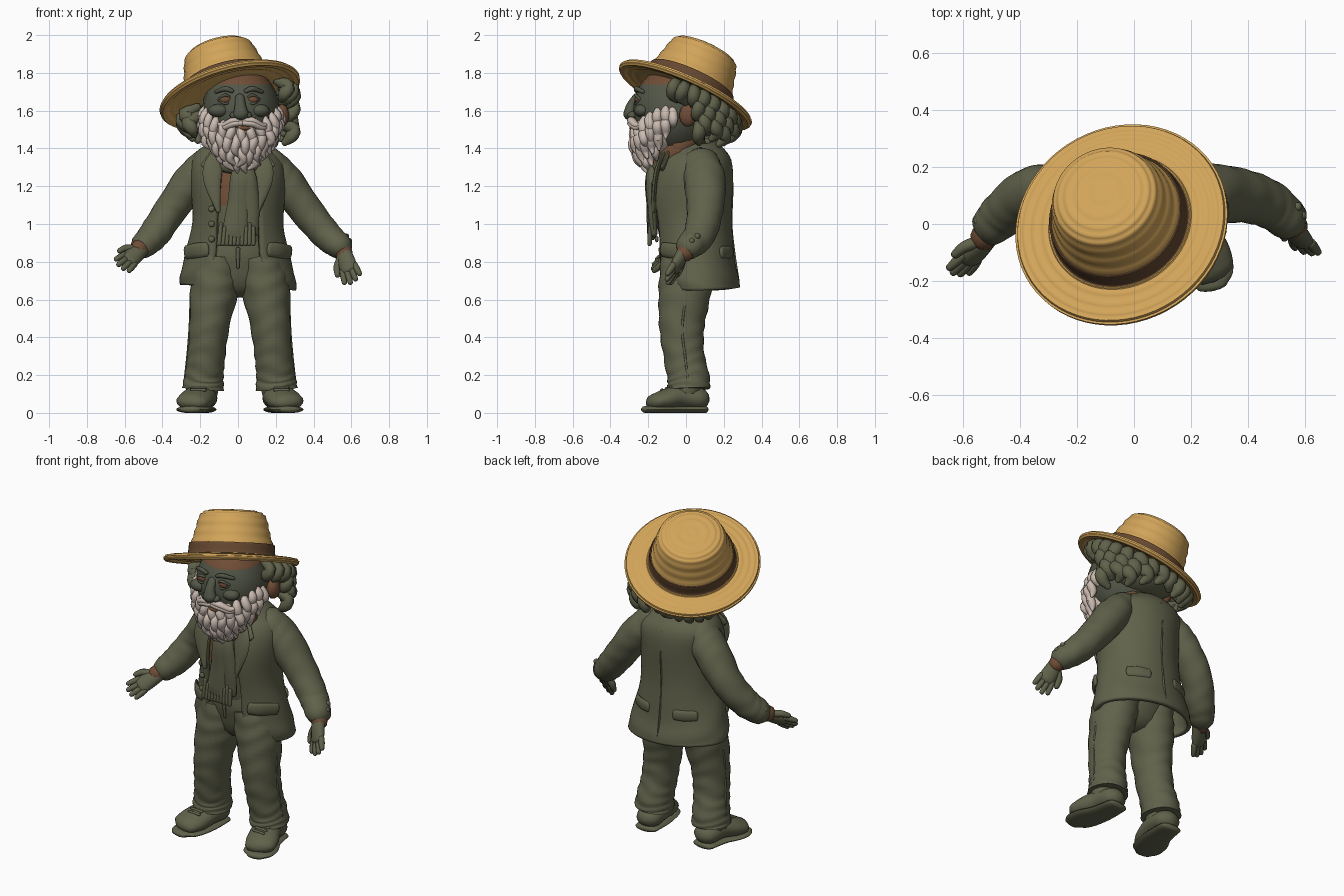
import bpy, bmesh, math, random
from mathutils import Vector, Matrix

random.seed(4)
if "Cube" in bpy.data.objects:
    bpy.data.objects.remove(bpy.data.objects["Cube"])


def material(name, *rgb):
    mat = bpy.data.materials.new(name)
    mat.use_nodes = True
    mat.diffuse_color = (*rgb, 1)
    mat.node_tree.nodes["Principled BSDF"].inputs["Base Color"].default_value = (*rgb, 1)
    return mat


olive = material("olive cloth", .118, .122, .07)
dusky = material("dusky face", .085, .093, .063)
straw = material("straw", .64, .37, .1)
band = material("hat band brown", .13, .065, .03)
rust = material("rust brown", .16, .075, .037)
white = material("beard white", .6, .5, .44)


def finish(bm, name, *mats):
    bmesh.ops.recalc_face_normals(bm, faces=bm.faces)
    mesh = bpy.data.meshes.new(name)
    bm.to_mesh(mesh)
    bm.free()
    obj = bpy.data.objects.new(name, mesh)
    bpy.context.collection.objects.link(obj)
    for m in mats:
        mesh.materials.append(m)
    bpy.ops.object.select_all(action='DESELECT')
    obj.select_set(True)
    bpy.context.view_layer.objects.active = obj
    bpy.ops.object.shade_smooth_by_angle(angle=math.radians(50))
    return obj


def curve(pts, steps):
    """Smooth interpolation through tuples of any size."""
    p = [Vector(q) for q in pts]
    p = [p[0] * 2 - p[1]] + p + [p[-1] * 2 - p[-2]]
    out = []
    for a, b, c, d in zip(p, p[1:], p[2:], p[3:]):
        for i in range(steps):
            t = i / steps
            out.append(b + (c - a) * (t / 2) + (a * 2 - b * 5 + c * 4 - d) * (t * t / 2)
                       + (b * 3 - a - c * 3 + d) * (t ** 3 / 2))
    return out + [p[-2]]


def skin(bm, rings, closed=True):
    for r, s in zip(rings, rings[1:]):
        for i in range(len(r) if closed else len(r) - 1):
            j = (i + 1) % len(r)
            bm.faces.new((r[i], r[j], s[j], s[i]))


def tube(bm, pts, ref=(0, 1, 0), n=12, steps=4, fold=0, dome=True):
    """Loft through (x, y, z, width, depth); depth runs along ref."""
    path = curve(pts, steps)
    ends = []
    for q, other in ((path[0], path[1]), (path[-1], path[-2])):
        away = (q.xyz - other.xyz).normalized()
        extra = []
        for a in (30, 60, 85):
            c, s = math.cos(math.radians(a)), math.sin(math.radians(a))
            e = q.xyz + away * min(q[3], q[4]) * s
            extra.append(Vector((*e, q[3] * c, q[4] * c)))
        ends.append(extra if dome else [])
    path = ends[0][::-1] + path + ends[1]
    rings = []
    for k, q in enumerate(path):
        t = (path[min(k + 1, len(path) - 1)].xyz - path[max(k - 1, 0)].xyz).normalized()
        b = Vector(ref)
        b = (b - t * b.dot(t)).normalized()
        a = t.cross(b)
        ring = []
        for i in range(n):
            u = math.tau * i / n
            f = 1 + fold * math.sin(k * 1.1 + 2 * math.sin(u * 2 + k * .2))
            ring.append(bm.verts.new(q.xyz + (a * q[3] * math.cos(u) + b * q[4] * math.sin(u)) * f))
        rings.append(ring)
    skin(bm, rings)
    bm.faces.new(rings[0])
    bm.faces.new(rings[-1])


def blob(bm, centre, size):
    bmesh.ops.create_uvsphere(bm, u_segments=20, v_segments=14, radius=1,
                              matrix=Matrix.Translation(centre) @ Matrix.Diagonal((*size, 1)))


def tubes(name, mat, *paths, **options):
    bm = bmesh.new()
    for p in paths:
        tube(bm, p, **options)
    return finish(bm, name, mat)


def blobs(name, mat, *items):
    bm = bmesh.new()
    for centre, size in items:
        blob(bm, centre, size)
    return finish(bm, name, mat)


# Straw hat: ridged lathe, tilted back and to one side
profile = [(.01, .27), (.1, .27), (.155, .262), (.187, .235), (.208, .16), (.23, .083),
           (.24, .08), (.246, .025), (.265, .018), (.32, .012), (.365, .008), (.381, -.008),
           (.368, -.026), (.32, -.016), (.24, -.012), (.01, -.008)]
bm = bmesh.new()
rings = []
for k, (r, h) in enumerate(curve(profile, 6)):
    ridge = .002 * math.sin(k * math.tau / 4) if r > .02 and not .02 < h < .09 else 0
    rings.append([bm.verts.new(((r + ridge) * math.cos(math.tau * i / 64),
                                (r + ridge) * math.sin(math.tau * i / 64), h + ridge)) for i in range(64)])
skin(bm, rings)
bm.faces.new(rings[0])
bm.faces.new(rings[-1])
for f in bm.faces:
    c = f.calc_center_median()
    f.material_index = int(.022 < c.z < .083 and c.xy.length > .227)
up = Vector((-.24, .4, .88))
hat_centre = Vector((-.045, 0, 1.69))
bm.transform(Matrix.Translation(hat_centre) @ Vector((0, 0, 1)).rotation_difference(up).to_matrix().to_4x4())
finish(bm, "straw_hat", straw, band)


def brim_height(x, y):
    return hat_centre.z - (up.x * (x - hat_centre.x) + up.y * y) / up.z


# Head with a brown brow strip under the hat
bm = bmesh.new()
blob(bm, (.015, -.07, 1.6), (.205, .212, .235))
bmesh.ops.bisect_plane(bm, geom=bm.verts[:] + bm.edges[:] + bm.faces[:],
                       plane_co=(0, 0, 1.738), plane_no=(0, 0, 1))
for f in bm.faces:
    f.material_index = int(f.calc_center_median().z > 1.738)
finish(bm, "head", dusky, rust)
tubes("nose", dusky, [(.01, -.265, 1.67, .025, .02), (.012, -.29, 1.625, .03, .026), (.015, -.298, 1.583, .042, .034)])
features = []
for s in (-1, 1):
    x = .005 + s * .072
    features += [((x + s * .035, -.232, 1.6), (.055, .042, .035)), ((.015 + s * .037, -.285, 1.575), (.022, .025, .02))]
    blobs("eye", rust, ((x, -.258, 1.66), (.03, .014, .02)))
    tubes("eyelids", dusky,
          [(x - .035, -.25, 1.66, .007, .007), (x, -.267, 1.683, .01, .008), (x + .035, -.244, 1.66, .007, .007)],
          [(x - .035, -.25, 1.655, .006, .006), (x, -.267, 1.637, .007, .007), (x + .035, -.244, 1.655, .006, .006)],
          ref=(0, 0, 1))
    tubes("eyebrow", dusky, [(x - s * .035, -.262, 1.704, .01, .012), (x, -.262, 1.716, .012, .014),
                             (x + s * .05, -.228, 1.7, .01, .01)], ref=(0, 0, 1))
    blobs("ear", rust, ((.01 + s * .225, .01, 1.575), (.035, .045, .06)))
blobs("cheeks", dusky, *features)
blobs("lower_lip", rust, ((.035, -.275, 1.507), (.04, .026, .013)))

# Curly hair hanging below the brim, around sides and back
bm = bmesh.new()
blob(bm, (0, .08, 1.6), (.225, .165, .14))
for row in range(4):
    for i in range(17):
        a = math.radians(-27 + 234 * (i + .5 * (row % 2)) / 16.5)
        w = random.uniform(-.025, .025)
        c, s = math.cos(a), math.sin(a)
        x, y = .262 * c, .04 + .2 * s
        z = brim_height(x, y) - .06 - .06 * row
        if z < 1.49 or (row and abs(y - .01) < .055) or (row > 1 and y < 0):
            continue
        tube(bm, [(x * .9, y - .02 * s, z + .03, .028, .026), (x + .035 * c, y + .025 * s, z, .04, .032),
                  (x + .02 * c - w * s, y + .02 * s + w * c, z - .04, .036, .032),
                  (x - .01 * c + w * s, y - .005 * s, z - .07, .02, .018)], ref=(.6, .7, .1), n=9, steps=3)
for v in bm.verts:
    v.co.z = min(v.co.z, brim_height(v.co.x, v.co.y) - .02)
finish(bm, "curly_hair", olive)

# Beard of layered locks, and moustache
bm = bmesh.new()
blob(bm, (.02, -.155, 1.47), (.165, .115, .115))
for row, (drop, reach, count) in enumerate(((0, .205, 15), (.055, .21, 14), (.105, .19, 11), (.14, .155, 8))):
    for i in range(count):
        a = math.radians((98 - row * 14) * (2 * i / (count - 1) - 1))
        s, c = math.sin(a), math.cos(a)
        w = random.uniform(-.015, .015)
        x, y = .015 + reach * s, -.09 - (reach - .018) * max(c, -.1)
        z = 1.495 - drop + .1 * s * s
        tube(bm, [(x - .02 * s, y + .02 * c, z + .025, .017, .015), (x, y, z - .01, .027, .024),
                  (x + w, y + .004, z - .05, .023, .022), (x - .02 * s - w, y + .018 * c, z - .082, .008, .008)],
             ref=(.9, -.4, .1), n=9, steps=3)
finish(bm, "beard", white)
for s in (-1, 1):
    tubes("moustache", white, *[[(.025 + s * .008, -.29 - k * .004, 1.547 - k * .012, .016, .016),
                                (.025 + s * .05, -.288, 1.548 - k * .017, .023, .018),
                                (.025 + s * .1, -.262, 1.522 - k * .012, .019, .016),
                                (.025 + s * .13, -.24, 1.53 - k * .01, .008, .008)] for k in (0, 1)], ref=(0, 0, 1))

# Shirt showing rust beside the scarf, neck, collar and scarf
bm = bmesh.new()
tube(bm, [(0, .03, .88, .18, .16), (0, .02, 1.1, .18, .185), (0, .02, 1.3, .18, .155),
          (.01, -.01, 1.39, .13, .12), (.015, -.03, 1.52, .13, .13)], n=24)
for f in bm.faces:
    c = f.calc_center_median()
    f.material_index = int(c.z > (1.07 if c.x < 0 else 1.24))
finish(bm, "shirt", olive, rust)


def neck_loop(cy, radius, z, rise, width, depth):
    angles = [math.tau * i / 12 for i in range(13)]
    return [(.01 + radius * math.cos(a), cy + radius * math.sin(a), z + rise * math.sin(a), width, depth) for a in angles]


tubes("shirt_collar", rust, neck_loop(-.045, .125, 1.4, .085, .02, .045), ref=(0, 0, 1))
tubes("scarf_collar", olive, neck_loop(-.03, .13, 1.335, .035, .03, .035), ref=(0, 0, 1))
tubes("scarf_ends", olive,
      [(.06, -.15, 1.33, .03, .03), (.02, -.185, 1.25, .06, .03), (.005, -.185, 1.1, .06, .025), (-.015, -.18, .94, .075, .025)],
      [(-.06, -.14, 1.33, .03, .03), (.03, -.18, 1.27, .06, .03), (.06, -.18, 1.1, .05, .025), (.06, -.17, .95, .05, .02)],
      fold=.04)
tubes("scarf_fringe", olive, *[[(-.09 + .019 * i, -.19, 1.0 - .02 * (i % 2), .011, .012),
                               (-.1 + .02 * i, -.193, .895, .013, .012)] for i in range(10)], n=8)

# Open jacket shell: height, centre y, half width, half depth, half gap
bm = bmesh.new()
rings = []
for k, (z, cy, rx, ry, gap) in enumerate(curve(
        [(.665, .075, .295, .2, .19), (.72, .065, .293, .2, .15), (.82, .05, .268, .195, .12), (1.0, .035, .23, .195, .112),
         (1.2, .03, .237, .205, .095), (1.33, .05, .23, .18, .085), (1.39, .05, .17, .14, .08), (1.43, .045, .11, .1, .07)], 4)):
    a = math.asin(gap / rx)
    ring = []
    for i in range(49):
        u = -math.pi / 2 + a + (math.tau - 2 * a) * i / 48
        f = 1 + .008 * math.sin(k * .9 + 5 * math.sin(u))
        ring.append(bm.verts.new((rx * f * math.cos(u), cy + ry * f * math.sin(u), z - .015 * math.cos(u))))
    rings.append(ring)
skin(bm, rings, closed=False)
jacket = finish(bm, "jacket", olive)
solid = jacket.modifiers.new("thickness", 'SOLIDIFY')
solid.thickness = .025
solid.offset = 0

# Lapels, pocket flaps, buttons and back seam
for s in (-1, 1):
    tubes("lapel", olive, [(s * .09, -.1, 1.39, .03, .015), (s * .13, -.145, 1.31, .05, .014),
                           (s * .135, -.165, 1.22, .045, .013), (s * .105, -.175, 1.07, .012, .012)])
    tubes("collar_tip", olive, [(s * .1, -.08, 1.4, .03, .015), (s * .17, -.125, 1.3, .03, .012)])
    tubes("front_pocket_flap", olive, [(s * .165, -.125, .865, .036, .012), (s * .22, -.085, .86, .04, .013),
                                       (s * .275, -.01, .85, .036, .012)], ref=(s * .5, -.9, 0))
    tubes("back_pocket_flap", olive, [(s * .09, .24, .85, .032, .012), (s * .145, .222, .85, .034, .012),
                                      (s * .2, .188, .85, .032, .012)], ref=(s * .4, .9, 0))
tubes("back_seam", olive, [(0, .255, .7, .006, .028), (0, .245, .85, .006, .016), (0, .234, 1.0, .005, .012),
                           (0, .239, 1.2, .005, .012), (0, .225, 1.34, .005, .015)])
blobs("jacket_buttons", olive, *[((-.14, y, z), (.017, .01, .017)) for y, z in ((-.16, 1.08), (-.152, 1.0), (-.155, .92))])


# Sleeves, cuffs and hands
def hand(name, wrist, aim, across):
    w, d, s = Vector(wrist), Vector(aim).normalized(), Vector(across).normalized()
    bm = bmesh.new()
    tube(bm, [(*(w - d * .02), .036, .04), (*(w + d * .05), .032, .048), (*(w + d * .1), .025, .05)], ref=s)
    for i in range(4):
        root = w + d * .095 + s * (i - 1.5) * .025
        spread = d + s * (i - 1.5) * .1
        tip = root + spread * (.065, .08, .076, .058)[i]
        tube(bm, [(*root, .018, .017), (*((root + tip) / 2), .018, .017), (*tip, .014, .014)], ref=s, n=9)
    tube(bm, [(*(w + d * .02 - s * .025), .023, .023), (*(w + d * .06 - s * .06), .02, .02),
              (*(w + d * .1 - s * .07), .015, .015)], ref=d.cross(s), n=9)
    finish(bm, name, olive)


tubes("right_sleeve", olive, [(-.17, .08, 1.32, .085, .1), (-.25, .1, 1.22, .098, .11), (-.36, .105, 1.07, .086, .095),
                              (-.44, .05, .95, .082, .085), (-.495, 0, .89, .07, .075)], n=24, steps=8, fold=.018)
tubes("left_sleeve", olive, [(.17, .08, 1.32, .085, .1), (.25, .1, 1.22, .098, .11), (.37, .1, 1.06, .088, .095),
                             (.47, .07, .94, .08, .085), (.535, .02, .885, .07, .075)], n=24, steps=8, fold=.018)
tubes("shirt_cuffs", rust, [(-.49, -.0, .89, .05, .055), (-.525, -.045, .868, .048, .048)],
      [(.535, .02, .89, .05, .055), (.56, -.005, .847, .048, .048)])
hand("right_hand", (-.52, -.055, .858), (-.12, -.14, -.1), (.6, -.2, -.6))
hand("left_hand", (.56, -.015, .845), (.05, -.085, -.15), (.8, -.2, .4))
blobs("sleeve_buttons", olive, *[(c, (.016, .016, .016)) for c in
                                ((-.525, .045, .935), (-.545, .01, .915), (.572, .06, .935), (.588, .03, .91))])

# Trousers and shoes
tubes("trouser_seat", olive, [(0, .01, .73, .19, .12), (0, .015, .82, .215, .145), (0, .02, .9, .19, .15)], n=24)
tubes("trouser_fly", olive, [(.0, -.14, .87, .012, .006), (.0, -.128, .77, .008, .006)])
for side, s in (("right", -1), ("left", 1)):
    o = .01
    tubes(side + "_trouser_leg", olive,
          [(s * .11, .005, .82, .12, .137), (s * .135 + o, -.005, .66, .127, .14), (s * .162 + o, -.022, .46, .106, .12),
           (s * .178 + o, -.01, .3, .1, .108), (s * .19 + o, .012, .19, .104, .112), (s * .195 + o, .015, .125, .112, .114)],
          n=28, steps=9, fold=.024, dome=False)
    tubes(side + "_trouser_seam", olive, [(s * .26 + o, 0, .62, .006, .006), (s * .266 + o, -.02, .45, .006, .006),
                                          (s * .278 + o, -.005, .3, .006, .006), (s * .296 + o, .015, .14, .006, .006)])
    bm = bmesh.new()
    x = o + s * .195
    tube(bm, [(x, .065, .075, .06, .076), (x + s * .012, -.03, .085, .064, .085), (x + s * .04, -.11, .068, .058, .094),
              (x + s * .06, -.16, .058, .046, .088)], ref=(1, 0, 0), n=20)
    tube(bm, [(x, .098, .018, .02, .07), (x + s * .012, -.03, .018, .02, .084), (x + s * .04, -.12, .018, .02, .097),
              (x + s * .06, -.18, .018, .02, .086), (x + s * .068, -.217, .018, .018, .055)], ref=(1, 0, 0), n=16)
    for k in range(3):
        tube(bm, [(x - .035 + s * .025, -.075 - k * .025, .137 - k * .008, .008, .008),
                  (x + .035 + s * .025, -.08 - k * .025, .137 - k * .008, .008, .008)], ref=(0, 0, 1), n=8)
    tube(bm, [(x + s * .005, .0, .11, .085, .08), (x + s * .005, 0, .17, .085, .085)])
    for v in bm.verts:
        v.co.z = max(v.co.z, 0)
    finish(bm, side + "_shoe", olive)
